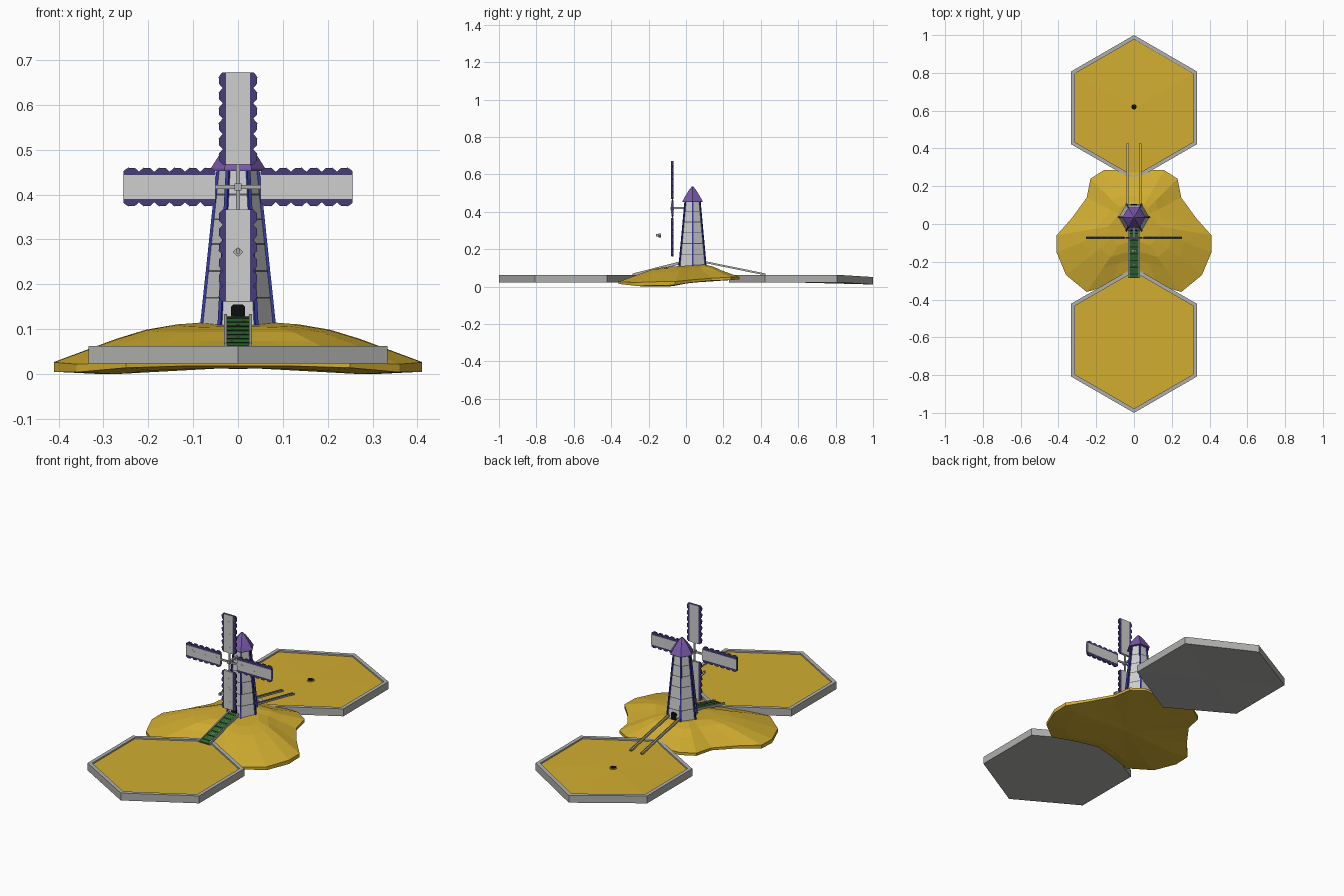
import bpy, bmesh, math
from mathutils import Vector, Matrix

if "Cube" in bpy.data.objects:
    bpy.data.objects.remove(bpy.data.objects["Cube"])

def mat(name, r, g, b):
    m = bpy.data.materials.new(name)
    m.diffuse_color = (r, g, b, 1)
    m.use_nodes = True
    m.node_tree.nodes["Principled BSDF"].inputs["Base Color"].default_value = m.diffuse_color
    return m

GOLD = mat("gold turf", 0.64, 0.42, 0.03)
GREY = mat("stone grey", 0.43, 0.43, 0.42)
WHITE = mat("pale wall", 0.62, 0.62, 0.62)
BLUE = mat("blue trim", 0.035, 0.045, 0.40)
INDIGO = mat("dark purple trim", 0.06, 0.045, 0.19)
PURPLE = mat("roof purple", 0.19, 0.10, 0.40)
GREEN = mat("stair green", 0.03, 0.15, 0.03)
DARKGREEN = mat("dark green", 0.012, 0.04, 0.012)
BLACK = mat("black", 0.004, 0.004, 0.004)
MORTAR = mat("mortar grey", 0.10, 0.10, 0.11)

def make(name, verts, faces, mats, idx=None, matrix=None):
    me = bpy.data.meshes.new(name)
    me.from_pydata([tuple(v) for v in verts], [], faces)
    for m in mats:
        me.materials.append(m)
    if idx:
        for p, i in zip(me.polygons, idx):
            p.material_index = i
    bm = bmesh.new()
    bm.from_mesh(me)
    bmesh.ops.recalc_face_normals(bm, faces=bm.faces)
    bm.to_mesh(me)
    bm.free()
    ob = bpy.data.objects.new(name, me)
    bpy.context.collection.objects.link(ob)
    if matrix:
        ob.matrix_world = matrix
    return ob

def loft(name, rings, mats, ring_mat=lambda i: 0, cap=(0, 0), matrix=None):
    """Join rings of equal size; close each end with a face."""
    n = len(rings[0])
    verts = [v for r in rings for v in r]
    faces, idx = [], []
    for i in range(len(rings) - 1):
        for k in range(n):
            faces.append((i*n + k, i*n + (k+1) % n, (i+1)*n + (k+1) % n, (i+1)*n + k))
            idx.append(ring_mat(i))
    for base, c, m in ((0, rings[0], cap[0]), ((len(rings)-1)*n, rings[-1], cap[1])):
        verts.append(sum((Vector(v) for v in c), Vector()) / n)
        for k in range(n):
            faces.append((base + k, base + (k+1) % n, len(verts) - 1))
            idx.append(m)
    return make(name, verts, faces, mats, idx, matrix)

def ngon(r, z, n=6, cx=0, cy=0, a0=0):
    return [Vector((cx + r*math.cos(a0 + k*math.tau/n), cy + r*math.sin(a0 + k*math.tau/n), z)) for k in range(n)]

def beam(name, p, q, w, h, m, matrix=None):
    p, q = Vector(p), Vector(q)
    d = (q - p).normalized()
    s = d.cross(Vector((0, 0, 1)))
    s = s.normalized() if s.length > 1e-4 else Vector((1, 0, 0))
    u = s.cross(d)
    ring = [s*w/2 + u*h/2, -s*w/2 + u*h/2, -s*w/2 - u*h/2, s*w/2 - u*h/2]
    v = [p + o for o in ring] + [q + o for o in ring]
    f = [(0, 1, 2, 3), (7, 6, 5, 4)] + [(k, (k+1) % 4, 4 + (k+1) % 4, 4 + k) for k in range(4)]
    return make(name, v, f, [m], None, matrix)

def plate(name, outline, y0, y1, m, matrix=None):
    """Outline in x,z extruded along y."""
    n = len(outline)
    v = [(x, y, z) for y in (y0, y1) for x, z in outline]
    f = [tuple(range(n)), tuple(range(2*n - 1, n - 1, -1))]
    f += [(k, (k+1) % n, n + (k+1) % n, n + k) for k in range(n)]
    return make(name, v, f, [m], None, matrix)

# Hexagonal greens with stone rims
def green(name, cy, far_drop):
    rings = [ngon(r, z, 6, 0, cy, math.pi/6) for r, z in
             ((0.385, 0.023), (0.385, 0.063), (0.362, 0.063), (0.362, 0.055))]
    for r in rings:
        r[1].z -= far_drop
    loft(name, rings, [GREY, GOLD], cap=(0, 1))
green("front_green", -0.615, 0)
green("back_green", 0.615, 0.012)
loft("hole_ring", [ngon(0.019, z, 16, 0, 0.62) for z in (0.048, 0.0565)], [GOLD])
loft("hole", [ngon(0.014, z, 16, 0, 0.62) for z in (0.048, 0.0585)], [BLACK])

# Mound: half outline as x, y, bottom z, edge z, then mirrored
half = [(0.0, 0.285, 0.038, 0.05), (0.16, 0.285, 0.038, 0.052), (0.23, 0.24, 0.035, 0.05),
        (0.25, 0.14, 0.032, 0.045), (0.33, 0.03, 0.022, 0.036), (0.41, -0.06, 0.008, 0.027),
        (0.41, -0.15, 0.005, 0.026), (0.36, -0.27, 0.004, 0.022), (0.25, -0.36, 0.014, 0.026),
        (0.12, -0.32, 0.018, 0.04), (0.0, -0.29, 0.018, 0.045)]
outline = half + [(-x, y, b, t) for x, y, b, t in half[-2:0:-1]]
def inner(s, z):
    return [(x*s, 0.01 + (y - 0.01)*s, z + 0.02*y) for x, y, b, t in outline]
rings = [[(x*0.75, -0.1 + (y + 0.1)*0.75, max(0, b - 0.006)) for x, y, b, t in outline],
         [(x, y, b) for x, y, b, t in outline], [(x, y, t) for x, y, b, t in outline],
         inner(0.66, 0.08), inner(0.5, 0.1), inner(0.33, 0.112)]
loft("mound", rings, [GOLD])

# Tower with mortar bands, corner trims and roof
CY = 0.035
def tower_r(z):
    return 0.081 - (z - 0.105)*(0.081 - 0.044)/0.35
zs, band = [0.1], []
for z in (0.17, 0.23, 0.29, 0.345, 0.40):
    zs += [z - 0.002, z + 0.002]
zs.append(0.458)
loft("tower", [ngon(tower_r(z), z, 6, 0, CY) for z in zs], [WHITE, MORTAR], lambda i: i % 2)
for k in range(6):
    d = Vector((math.cos(k*math.pi/3), math.sin(k*math.pi/3), 0))
    c = Vector((0, CY, 0))
    beam("corner_trim", c + d*tower_r(0.1) + Vector((0, 0, 0.1)),
         c + d*tower_r(0.456) + Vector((0, 0, 0.456)), 0.008, 0.008, BLUE)
loft("roof", [ngon(r, z, 6, 0, CY) for r, z in
     ((0.061, 0.453), (0.061, 0.458), (0.044, 0.485), (0.022, 0.516), (0.005, 0.535))], [PURPLE])

# Doorways
arch = [(-0.016, 0.108), (0.016, 0.108), (0.016, 0.15), (0.010, 0.155), (-0.010, 0.155), (-0.016, 0.15)]
plate("front_doorway", arch, -0.036, -0.027, BLACK)
plate("back_doorway", arch, 0.097, 0.106, BLACK)

# Back ball rails
for s in (-1, 1):
    beam("back_rail", (s*0.033, 0.10, 0.13), (s*0.033, 0.425, 0.064), 0.008, 0.006, GOLD)
    for t in (-1, 1):
        beam("rail_lip", (s*0.033 + t*0.005, 0.10, 0.131), (s*0.033 + t*0.005, 0.425, 0.065), 0.003, 0.010, GREY)

# Front stair ramp
A, B = Vector((0, -0.285, 0.060)), Vector((0, -0.035, 0.124))
beam("stair_ramp", A, B, 0.05, 0.008, GREEN)
for s in (-1, 1):
    o = Vector((s*0.028, 0, 0.002))
    beam("stair_side", A + o, B + o, 0.006, 0.015, GREY)
for i in range(7):
    p = A.lerp(B, (i + 0.5)/7) + Vector((0, 0, 0.0035))
    q = p + (B - A).normalized()*0.006
    beam("stair_groove", p, q, 0.048, 0.004, DARKGREEN)
    c = p.lerp(q, 2.6) + Vector(((i % 3 - 1)*0.013, 0, 0))
    beam("stair_fleck", c, c + (B - A).normalized()*0.005, 0.006, 0.003, GOLD)

# Sails: modelled pointing up, then turned about the hub
HUB = Vector((0, -0.073, 0.417))
R0, R1, N = 0.05, 0.255, 6
edge = []
step = (R1 - R0)/N
for i in range(N):
    edge += [(0.034, R0 + i*step), (0.042, R0 + (i + 0.25)*step), (0.043, R0 + (i + 0.7)*step)]
edge.append((0.036, R1))
scallop = [e for e in edge] + [(-x, z) for x, z in reversed(edge)]
heart = [(0, -0.011), (0.010, 0.001), (0.010, 0.006), (0.006, 0.009), (0, 0.005),
         (-0.006, 0.009), (-0.010, 0.006), (-0.010, 0.001)]
diamond = [(0, -0.012), (0.012, 0), (0, 0.012), (-0.012, 0)]
for k in range(4):
    M = Matrix.Translation(HUB) @ Matrix.Rotation(k*math.pi/2, 4, 'Y')
    plate("sail_trim", scallop, -0.005, 0.005, INDIGO, M)
    plate("sail_panel", [(-0.027, R0), (0.027, R0), (0.027, R1 - 0.0005), (-0.027, R1 - 0.0005)],
          -0.0065, 0.0065, WHITE, M)
    for shape, r, flip in ((heart, 0.078, -1), (diamond, 0.148, 1), (heart, 0.214, 1)):
        plate("sail_motif", [(x, r + z*flip) for x, z in shape], -0.0072, -0.006, WHITE, M)
    beam("sail_arm", (0, 0, 0), (0, 0, 0.07), 0.010, 0.006, GREY, M)
plate("hub", [(-0.008, 0.409), (0.008, 0.409), (0.008, 0.425), (-0.008, 0.425)], -0.082, -0.064, GREY)
beam("axle", (0, -0.075, 0.42), (0, 0.02, 0.42), 0.009, 0.009, GREY)

# Small loose pin floating in front of the sails
plate("loose_pin_head", [(x, 0.272 + z*0.9) for x, z in diamond], -0.148, -0.135, GREY)
beam("loose_pin", (0, -0.16, 0.275), (0, -0.146, 0.275), 0.007, 0.012, GREY)
